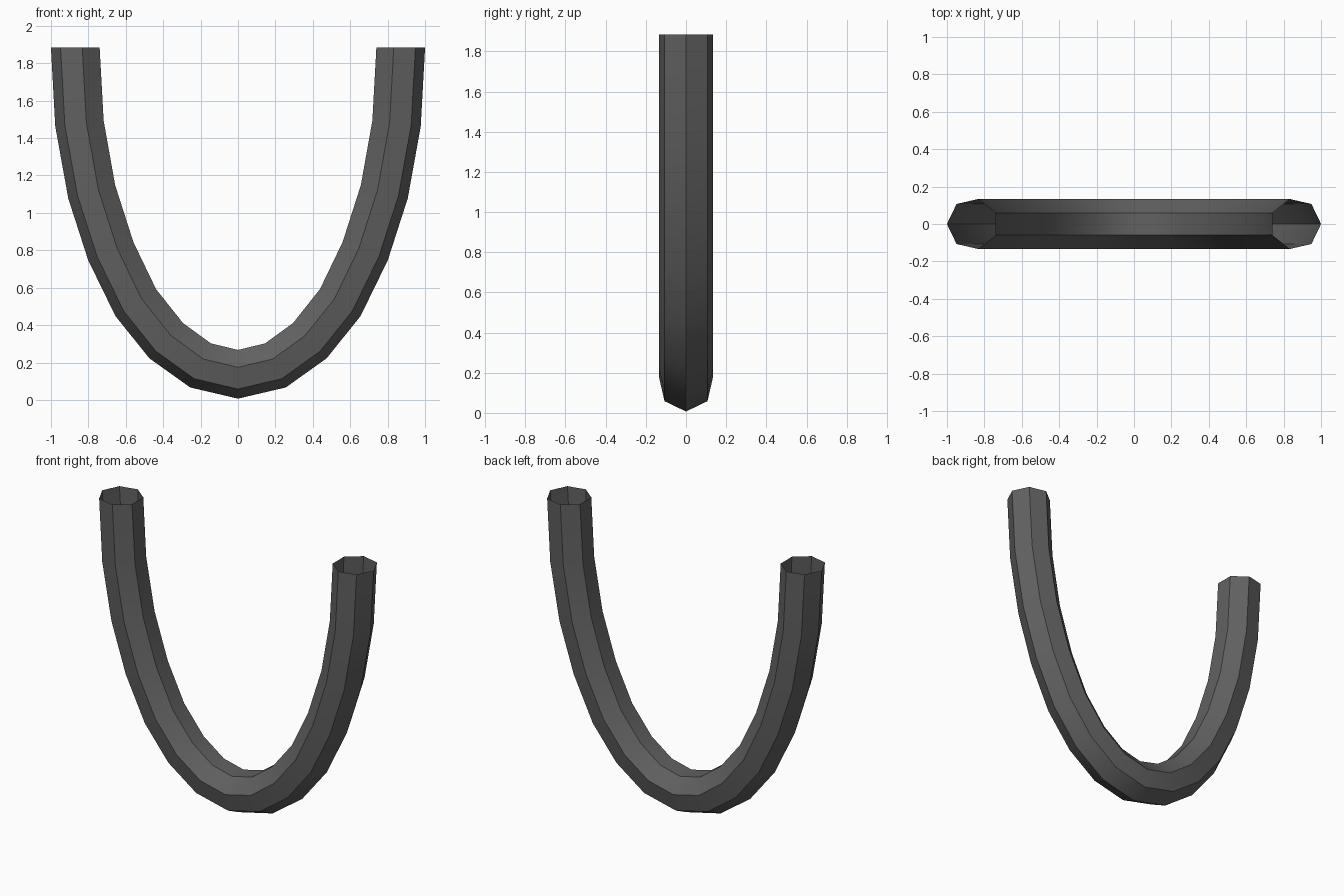
import bpy, bmesh, math
from mathutils import Vector

if "Cube" in bpy.data.objects:
    bpy.data.objects.remove(bpy.data.objects["Cube"])

SIDES = 7
RADIUS = 0.137

# Half of the bend, from the bottom up: outermost corner and middle of the inner flat
outer = [(0, .006), (.256, .066), (.474, .222), (.655, .448),
         (.80, .747), (.906, 1.078), (.974, 1.463), (1.0, 1.884)]
inner = [(0, .268), (.145, .303), (.294, .411), (.438, .592),
         (.56, .843), (.658, 1.147), (.721, 1.492), (.74, 1.884)]

# Ring stations: centre and outward direction, mirrored to the other side
k = math.cos(math.pi / SIDES)
half = []
for o, i in zip(outer, inner):
    o, i = Vector((o[0], 0, o[1])), Vector((i[0], 0, i[1]))
    half.append(((o * k + i) / (1 + k), (o - i).normalized()))


def flip(v):
    return Vector((-v.x, v.y, v.z))


stations = [(flip(c), flip(d)) for c, d in reversed(half[1:])] + half

# Open-ended seven-sided tube
bm = bmesh.new()
rings = []
for c, d in stations:
    ring = []
    for s in range(SIDES):
        a = 2 * math.pi * s / SIDES
        ring.append(bm.verts.new(c + RADIUS * (d * math.cos(a) + Vector((0, math.sin(a), 0)))))
    rings.append(ring)
for r0, r1 in zip(rings, rings[1:]):
    for s in range(SIDES):
        t = (s + 1) % SIDES
        bm.faces.new((r0[s], r1[s], r1[t], r0[t]))
# Point the faces away from the tube axis
bm.normal_update()
bm.faces.ensure_lookup_table()
f = bm.faces[0]
if f.normal.dot(f.calc_center_median() - (stations[0][0] + stations[1][0]) / 2) < 0:
    bmesh.ops.reverse_faces(bm, faces=bm.faces[:])

mesh = bpy.data.meshes.new("curved_tube")
bm.to_mesh(mesh)
bm.free()
tube = bpy.data.objects.new("curved_tube", mesh)
bpy.context.collection.objects.link(tube)

# Dark grey finish
mat = bpy.data.materials.new("dark_grey")
mat.diffuse_color = (0.12, 0.12, 0.12, 1)
mat.use_nodes = True
mat.node_tree.nodes["Principled BSDF"].inputs["Base Color"].default_value = mat.diffuse_color
mesh.materials.append(mat)

# Smooth along the bend, crisp lengthwise edges
bpy.context.view_layer.objects.active = tube
tube.select_set(True)
bpy.ops.object.shade_smooth_by_angle(angle=math.radians(30))
